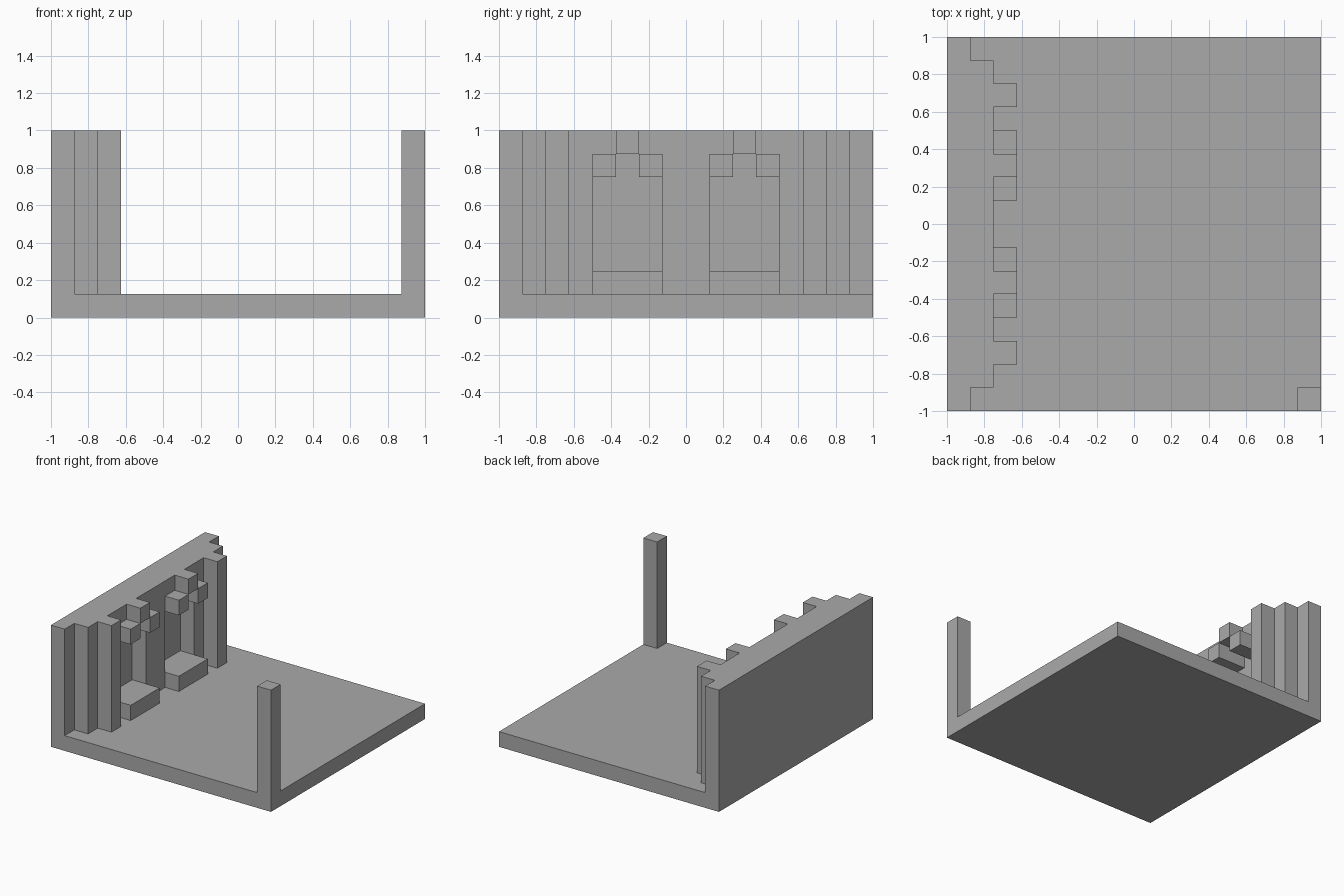
import bpy
import bmesh
from mathutils import Vector

cube = bpy.data.objects.get("Cube")
if cube:
    bpy.data.objects.remove(cube, do_unlink=True)

U = 0.125  # one block

stone = bpy.data.materials.new("grey stone")
stone.use_nodes = True
grey = (0.4, 0.4, 0.4, 1)
stone.diffuse_color = grey
stone.node_tree.nodes["Principled BSDF"].inputs["Base Color"].default_value = grey


def extrude(name, points, direction):
    """Solid made by extruding a flat outline; all lengths are in blocks."""
    bm = bmesh.new()
    face = bm.faces.new([bm.verts.new(Vector(p) * U) for p in points])
    grown = bmesh.ops.extrude_face_region(bm, geom=[face])
    verts = [v for v in grown["geom"] if isinstance(v, bmesh.types.BMVert)]
    bmesh.ops.translate(bm, vec=Vector(direction) * U, verts=verts)
    bmesh.ops.recalc_face_normals(bm, faces=bm.faces)
    mesh = bpy.data.meshes.new(name)
    bm.to_mesh(mesh)
    bm.free()
    mesh.materials.append(stone)
    obj = bpy.data.objects.new(name, mesh)
    bpy.context.collection.objects.link(obj)
    return obj


def block(name, x, y, z):
    """Box given by its (low, high) ranges in blocks."""
    base = [(x[0], y[0], z[0]), (x[1], y[0], z[0]), (x[1], y[1], z[0]), (x[0], y[1], z[0])]
    return extrude(name, base, (0, 0, z[1] - z[0]))


# Floor, plain back layer of the wall, and the lone corner post
block("floor", (-8, 8), (-8, 8), (0, 1))
block("wall_back", (-8, -7), (-8, 8), (1, 8))
block("corner_post", (7, 8), (-8, -7), (1, 8))

# Middle wall layer with two stepped arch niches open to the floor
arch = [(1, 1), (1, 6), (2, 6), (2, 7), (3, 7), (3, 6), (4, 6), (4, 1)]
outline = [(-7, 8), (-7, 1)]
outline += [(y - 5, z) for y, z in arch] + arch
outline += [(7, 1), (7, 8)]
extrude("wall_niches", [(-7, y, z) for y, z in outline], (1, 0, 0))

# Trim on each side: pilaster, window sill and stepped arch blocks
for side, s in (("front", -1), ("back", 1)):
    def trim(name, x, y, z):
        block(f"{side}_{name}", x, sorted((s * y[0], s * y[1])), z)

    trim("pilaster", (-6, -5), (5, 6), (1, 8))
    trim("sill", (-7, -5), (1, 4), (1, 2))
    trim("inner_arch_block", (-6, -5), (1, 2), (6, 7))
    trim("outer_arch_block", (-6, -5), (3, 4), (6, 7))
    trim("keystone", (-6, -5), (2, 3), (7, 8))
